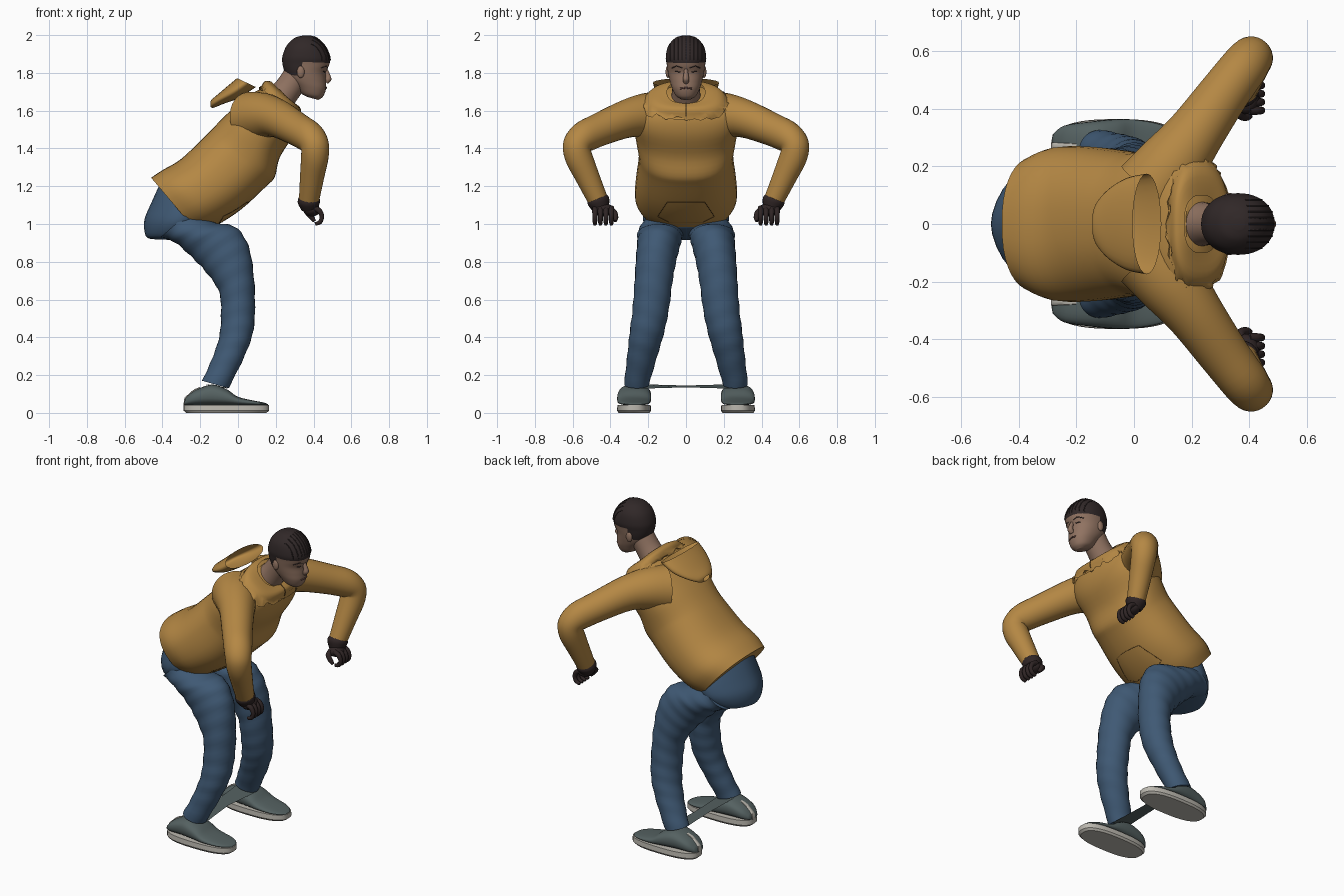
import bpy, bmesh, math, random
from mathutils import Vector
from mathutils.bvhtree import BVHTree

random.seed(4)
cube = bpy.data.objects.get("Cube")
if cube:
    bpy.data.objects.remove(cube, do_unlink=True)


def material(name, rgb):
    m = bpy.data.materials.new(name)
    m.use_nodes = True
    m.diffuse_color = (*rgb, 1)
    m.node_tree.nodes["Principled BSDF"].inputs["Base Color"].default_value = (*rgb, 1)
    return m


OCHRE = material("ochre cloth", (.46, .245, .058))
DENIM = material("blue denim", (.05, .1, .175))
SKIN = material("brown skin", (.28, .17, .12))
HAIR = material("dark hair", (.03, .021, .021))
GLOVE = material("dark leather", (.028, .018, .018))
SLATE = material("slate shoe", (.09, .12, .12))
SOLE = material("pale rubber", (.5, .48, .43))
SEAM = material("brown seam", (.12, .06, .015))
LIP = material("dark lip", (.13, .065, .055))


def finish(obj, mat, mirror=False, angle=50):
    obj.data.materials.append(mat)
    if mirror:
        mod = obj.modifiers.new("Mirror", "MIRROR")
        mod.use_axis = (False, True, False)
        mod.use_mirror_merge = False
    bpy.ops.object.select_all(action="DESELECT")
    obj.select_set(True)
    bpy.context.view_layer.objects.active = obj
    bpy.ops.object.shade_smooth_by_angle(angle=math.radians(angle))
    return obj


def new_object(name, data):
    obj = bpy.data.objects.new(name, data)
    bpy.context.collection.objects.link(obj)
    return obj


def spline(a, b, c, d, t):
    return .5 * (2*b + (c-a)*t + (2*a - 5*b + 4*c - d)*t*t + (3*b - a - 3*c + d)*t**3)


def loft(name, rings, mat, steps=4, sides=28, power=2.0, caps=True, ripple=0, **kw):
    """Skin rings given as (centre, u axis, v axis), smoothed along the length."""
    n, fine = len(rings), []
    for i in range(n - 1):
        quad = [rings[max(0, min(n - 1, i + k))] for k in (-1, 0, 1, 2)]
        for s in range(steps):
            fine.append([spline(*(q[j] for q in quad), s / steps) for j in range(3)])
    fine.append(rings[-1])
    bm = bmesh.new()
    rows = []
    for r, (c, u, v) in enumerate(fine):
        row = []
        for k in range(sides):
            a = math.tau * k / sides
            ca, sa = (math.copysign(abs(w) ** (2 / power), w) for w in (math.cos(a), math.sin(a)))
            grow = 1 + ripple * math.sin(r * 1.5 + 2 * math.sin(a))
            row.append(bm.verts.new(c + (u * ca + v * sa) * grow))
        rows.append(row)
    for lo, hi in zip(rows, rows[1:]):
        for k in range(sides):
            j = (k + 1) % sides
            bm.faces.new((lo[k], lo[j], hi[j], hi[k]))
    if caps:
        bm.faces.new(rows[0][::-1])
        bm.faces.new(rows[-1])
    bmesh.ops.recalc_face_normals(bm, faces=bm.faces)
    me = bpy.data.meshes.new(name)
    bm.to_mesh(me)
    bm.free()
    return finish(new_object(name, me), mat, **kw)


def slices(*rows):
    """Rings from (back x, back z, front x, front z, centre y, half width)."""
    out = []
    for bx, bz, fx, fz, y, hw in rows:
        b, f = Vector((bx, y, bz)), Vector((fx, y, fz))
        out.append(((b + f) / 2, (f - b) / 2, Vector((0, hw, 0))))
    return out


def tube(points, normal):
    """Rings along a path of (x, y, z, radius)."""
    p = [Vector(q[:3]) for q in points]
    out = []
    for i, q in enumerate(points):
        t = (p[min(i + 1, len(p) - 1)] - p[max(i - 1, 0)]).normalized()
        u = (normal - t * normal.dot(t)).normalized()
        out.append((p[i], u * q[3], t.cross(u) * q[3]))
    return out


def ball(name, centre, size, mat, **kw):
    bm = bmesh.new()
    bmesh.ops.create_uvsphere(bm, u_segments=20, v_segments=12, radius=1)
    bmesh.ops.scale(bm, vec=size, verts=bm.verts)
    bmesh.ops.translate(bm, vec=centre, verts=bm.verts)
    me = bpy.data.meshes.new(name)
    bm.to_mesh(me)
    bm.free()
    return finish(new_object(name, me), mat, **kw)


def surface(obj):
    me = obj.data
    return BVHTree.FromPolygons([v.co for v in me.vertices], [list(p.vertices) for p in me.polygons])


def line_on(name, tree, rays, mat, width):
    """Thin cord laid on a surface where the rays land."""
    hits = [tree.ray_cast(Vector(o), Vector(d))[0] for o, d in rays]
    hits = [h for h in hits if h]
    cu = bpy.data.curves.new(name, "CURVE")
    cu.dimensions = "3D"
    cu.bevel_depth = width
    cu.bevel_resolution = 1
    s = cu.splines.new("POLY")
    s.points.add(len(hits) - 1)
    for p, h in zip(s.points, hits):
        p.co = (*h, 1)
    cu.materials.append(mat)
    return new_object(name, cu)


def from_front(corners, n=8):
    """Rays going back along x through a polyline of (y, z)."""
    return [((1, a[0] + (b[0] - a[0]) * k / n, a[1] + (b[1] - a[1]) * k / n), (-1, 0, 0))
            for a, b in zip(corners, corners[1:]) for k in range(n + 1)]


# Jacket body, pouch pocket and hood
jacket = loft("jacket_body", slices(
    (-.46, 1.245, -.215, .955, 0, .235), (-.4, 1.285, -.11, .995, 0, .268),
    (-.3, 1.345, .02, 1.08, 0, .268), (-.18, 1.46, .15, 1.2, 0, .252),
    (-.13, 1.51, .195, 1.25, 0, .252), (-.05, 1.59, .22, 1.35, 0, .268),
    (.06, 1.68, .285, 1.46, 0, .282), (.12, 1.715, .305, 1.55, 0, .245),
    (.18, 1.735, .29, 1.635, 0, .11)), OCHRE, power=2.3, sides=40)
line_on("pocket_seam", surface(jacket), from_front(
    [(-.15, 1.04), (-.1, 1.115), (.1, 1.115), (.15, 1.04), (.09, 1.01), (-.09, 1.01), (-.15, 1.04)]), SEAM, .0015)
loft("hood", slices(
    (.095, 1.725, -.005, 1.772, 0, .175), (0, 1.665, -.05, 1.735, 0, .16),
    (-.08, 1.635, -.1, 1.692, 0, .12), (-.13, 1.615, -.135, 1.663, 0, .07),
    (-.145, 1.62, -.145, 1.65, 0, .03)), OCHRE, caps=False)

# Ragged collar: the outer rim is pulled in and out
collar = loft("collar", slices(
    (.175, 1.755, .295, 1.64, 0, .1), (.14, 1.755, .33, 1.61, 0, .185),
    (.115, 1.71, .325, 1.56, 0, .235)), OCHRE, caps=False, sides=48, power=2.5)
for v in list(collar.data.vertices)[-96:]:
    v.co += Vector((random.uniform(-.01, .01), 0, random.uniform(-.018, .018)))
line_on("collar_slit", surface(collar), from_front([(0, 1.57), (0, 1.64)]), SEAM, .003)

# Sleeves
bend = Vector((.25, .35, -.18)).cross(Vector((-.04, -.12, -.3))).normalized()
loft("sleeves", tube([
    (.07, .12, 1.56, .14), (.135, .21, 1.572, .122), (.21, .31, 1.558, .101), (.31, .45, 1.503, .088),
    (.382, .545, 1.457, .082), (.406, .576, 1.415, .076), (.407, .57, 1.36, .073),
    (.392, .522, 1.25, .064), (.375, .463, 1.12, .053)], bend), OCHRE, mirror=True)

# Gloves: cuff, palm, curled fingers and thumb
loft("glove_cuffs", tube([(.378, .472, 1.145, .05), (.375, .463, 1.12, .06),
                          (.38, .45, 1.08, .045)], bend), GLOVE, mirror=True, sides=16)
ball("glove_palms", (.39, .44, 1.075), (.045, .058, .035), GLOVE, mirror=True)
side = Vector((0, 1, 0))
for i, name in enumerate(("index", "middle", "ring", "little")):
    y = .395 + .029 * i
    loft(name + "_fingers", tube([
        (.4, y, 1.085, .015), (.43, y, 1.07, .015), (.444, y, 1.04, .013),
        (.434, y, 1.01, .012), (.408, y, 1.0, .01)], side), GLOVE, mirror=True, sides=10)
loft("thumbs", tube([(.37, .41, 1.08, .018), (.37, .38, 1.06, .017), (.39, .372, 1.035, .014),
                     (.405, .375, 1.015, .009)], Vector((1, 0, 0))), GLOVE, mirror=True, sides=10)

# Trousers
loft("trouser_seat", slices(
    (-.41, 1.22, -.17, 1.03, 0, .2), (-.46, 1.11, -.13, 1.0, 0, .225),
    (-.496, 1.02, -.15, .97, 0, .22), (-.49, .94, -.25, .93, 0, .165),
    (-.46, .92, -.34, .915, 0, .09)), DENIM, power=1.7)
loft("trouser_legs", slices(
    (-.41, .93, -.25, 1.07, .125, .1), (-.33, .9, -.13, 1.01, .135, .12),
    (-.24, .82, -.015, .985, .143, .115), (-.165, .74, .055, .885, .158, .107),
    (-.1, .64, .083, .73, .173, .1), (-.09, .52, .09, .56, .188, .096),
    (-.1, .4, .078, .42, .21, .09), (-.14, .28, .03, .29, .235, .078),
    (-.19, .17, -.05, .13, .262, .066)), DENIM, mirror=True, steps=6, ripple=.02)

# Shoes with soles and heel tabs, and the band between them
loft("shoes", slices(
    (-.285, .04, -.28, .075, .272, .04), (-.25, .04, -.235, .115, .272, .07),
    (-.17, .04, -.14, .15, .272, .084), (-.08, .04, -.06, .125, .274, .09),
    (0, .04, 0, .085, .275, .088), (.09, .04, .09, .064, .272, .075),
    (.14, .04, .14, .054, .27, .05), (.16, .04, .16, .045, .27, .02)),
    SLATE, mirror=True, power=2.6)
loft("heel_tabs", slices(
    (-.289, .04, -.284, .079, .27, .014), (-.254, .04, -.238, .12, .27, .014),
    (-.215, .04, -.2, .137, .27, .012)), SOLE, mirror=True, sides=12, power=4)
loft("shoe_soles", slices(
    (-.275, 0, .15, 0, .275, .082), (-.288, .012, .165, .012, .275, .09),
    (-.288, .042, .165, .042, .275, .088)), SOLE, mirror=True, steps=1, power=2.6, sides=40, angle=35)
band = bpy.data.meshes.new("ankle_band")
band.from_pydata([(-.11 + s * .06 * w, y, .14 - s * .012 * (2 * w - 1))
                  for y, w in ((-.25, 1), (0, .7), (.25, 1)) for s in (-1, 1)],
                 [], [(0, 1, 3, 2), (2, 3, 5, 4)])
finish(new_object("ankle_band", band), SLATE)

# Neck and head, with hair above the hairline
loft("neck", tube([(.2, 0, 1.64, .085), (.26, 0, 1.71, .073), (.315, 0, 1.79, .073)], side), SKIN)
head = loft("head", slices(
    (.37, 1.672, .425, 1.657, 0, .03), (.335, 1.69, .45, 1.675, 0, .056),
    (.3, 1.73, .466, 1.715, 0, .075), (.262, 1.77, .466, 1.755, 0, .087),
    (.245, 1.81, .464, 1.8, 0, .096), (.235, 1.85, .482, 1.84, 0, .102),
    (.236, 1.89, .488, 1.88, 0, .107), (.258, 1.945, .463, 1.94, 0, .094),
    (.3, 1.985, .42, 1.983, 0, .058), (.345, 1.998, .385, 1.998, 0, .02)),
    SKIN, power=2.15, steps=6, sides=48)
head.data.materials.append(HAIR)
for p in head.data.polygons:
    x, y, z = p.center
    p.material_index = int(z > 1.855 or (x < .34 and z > 1.79))
scalp = surface(head)
for i in range(9):
    y = (i - 4) * .021
    rays = [((.36 + math.cos(a), y, 1.86 + math.sin(a)), (-math.cos(a), 0, -math.sin(a)))
            for a in (math.radians(4 + 7 * k) for k in range(11))]
    line_on("hair_braid_%d" % (i + 1), scalp, rays, HAIR, .003)

# Face
loft("nose", tube([(.462, 0, 1.825, .009), (.474, 0, 1.79, .013), (.478, 0, 1.768, .017),
                   (.465, 0, 1.75, .014)], side), SKIN, sides=14)
ball("ears", (.332, .096, 1.805), (.02, .012, .032), SKIN, mirror=True)
for s, label in ((1, "left"), (-1, "right")):
    line_on(label + "_brow", scalp, from_front([(s * .02, 1.826), (s * .05, 1.836), (s * .075, 1.826)]), HAIR, .0025)
    line_on(label + "_eye", scalp, from_front([(s * .028, 1.805), (s * .056, 1.807)]), HAIR, .003)
line_on("mouth", scalp, from_front([(-.03, 1.717), (0, 1.721), (.03, 1.717)]), LIP, .005)
